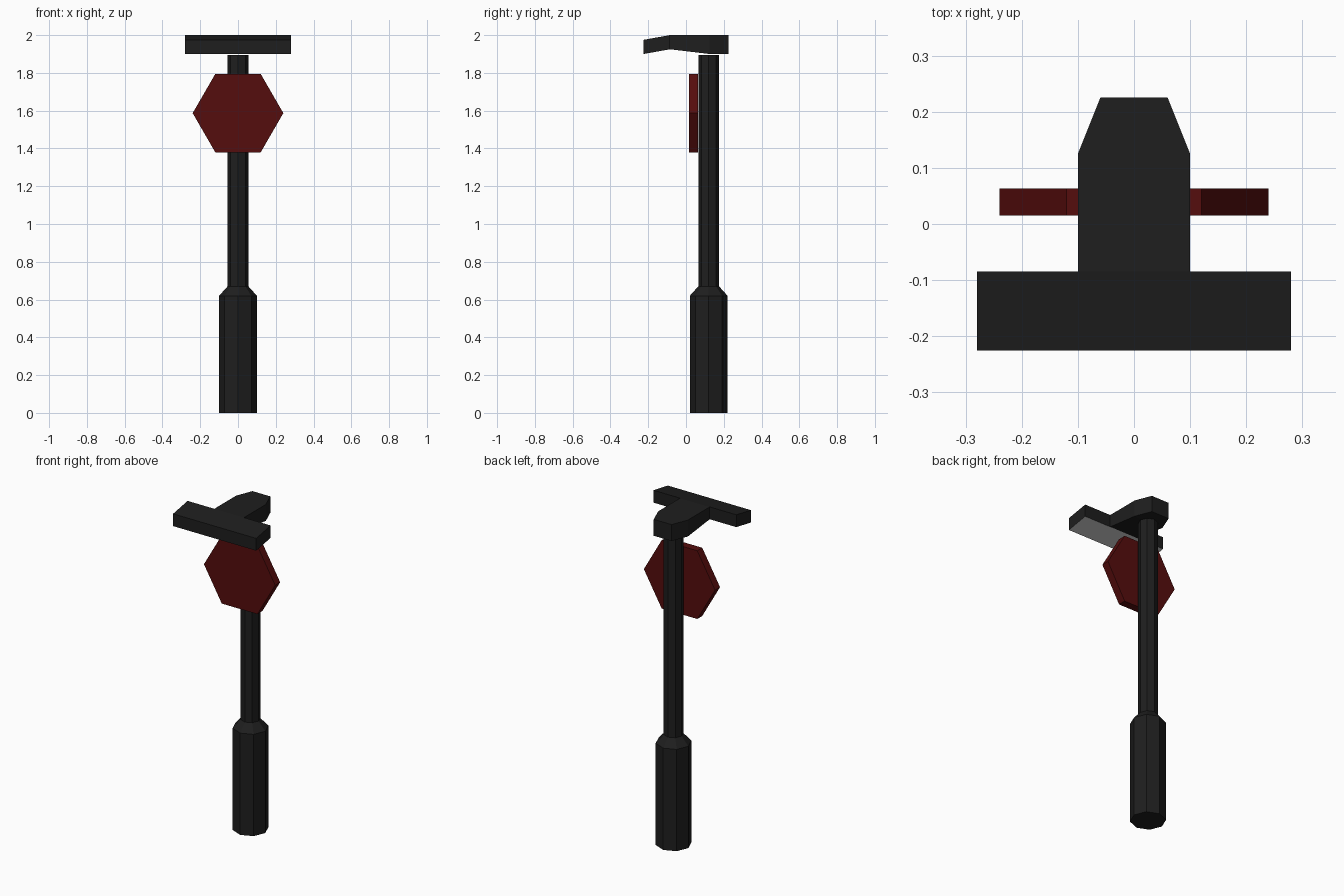
import bpy, bmesh, math

if "Cube" in bpy.data.objects:
    bpy.data.objects.remove(bpy.data.objects["Cube"])


def material(name, rgb):
    m = bpy.data.materials.new(name)
    m.diffuse_color = (*rgb, 1)
    m.use_nodes = True
    m.node_tree.nodes["Principled BSDF"].inputs["Base Color"].default_value = m.diffuse_color
    return m


BLACK = material("black_paint", (0.013, 0.013, 0.013))
RED = material("red_paint", (0.09, 0.004, 0.004))
LIGHT = material("lamp_panel", (0.6, 0.6, 0.6))


def finish(bm, name, *mats):
    bmesh.ops.recalc_face_normals(bm, faces=bm.faces)
    me = bpy.data.meshes.new(name)
    bm.to_mesh(me)
    bm.free()
    for m in mats:
        me.materials.append(m)
    ob = bpy.data.objects.new(name, me)
    bpy.context.collection.objects.link(ob)
    return ob


def lathe(name, profile, sides, mat):
    """Stack rings of (radius, height) into a closed faceted column."""
    bm = bmesh.new()
    rings = [[bm.verts.new((r * math.cos(math.tau * i / sides),
                            r * math.sin(math.tau * i / sides), z))
              for i in range(sides)] for r, z in profile]
    for a, b in zip(rings, rings[1:]):
        for i in range(sides):
            j = (i + 1) % sides
            bm.faces.new((a[i], a[j], b[j], b[i]))
    bm.faces.new(rings[0])
    bm.faces.new(rings[-1])
    return finish(bm, name, mat)


# Octagonal post with a thicker base
post = lathe("post", [(0.1, 0), (0.1, 0.62), (0.055, 0.67), (0.055, 1.895)], 8, BLACK)
post.location.y = 0.12

# Hexagonal sign plate, upright in front of the post
sign = lathe("sign_plate", [(0.24, -0.024), (0.24, 0.024)], 6, RED)
sign.rotation_euler.x = math.radians(90)
sign.location = (0, 0.039, 1.587)

# Lamp head: T-shaped plan, with bottom and top heights set for each row
rows = {-0.225: (1.9, 1.975), -0.085: (1.925, 2.0), 0.125: (1.9, 2.0), 0.225: (1.9, 2.0)}
plan = [(-0.28, -0.225), (0.28, -0.225), (0.28, -0.085), (0.1, -0.085),
        (-0.1, -0.085), (-0.28, -0.085), (0.1, 0.125), (-0.1, 0.125),
        (0.06, 0.225), (-0.06, 0.225)]
panels = [(0, 1, 2, 3, 4, 5), (4, 3, 6, 7), (7, 6, 8, 9)]
outline = [0, 1, 2, 3, 6, 8, 9, 7, 4, 5]
bm = bmesh.new()
bottom, top = ([bm.verts.new((x, y, rows[y][k])) for x, y in plan] for k in (0, 1))
for n, p in enumerate(panels):
    bm.faces.new([top[i] for i in p])
    under = bm.faces.new([bottom[i] for i in reversed(p)])
    under.material_index = 1 if n == 0 else 0  # pale lamp underside
for i, j in zip(outline, outline[1:] + outline[:1]):
    bm.faces.new((bottom[i], bottom[j], top[j], top[i]))
finish(bm, "lamp_head", BLACK, LIGHT)
